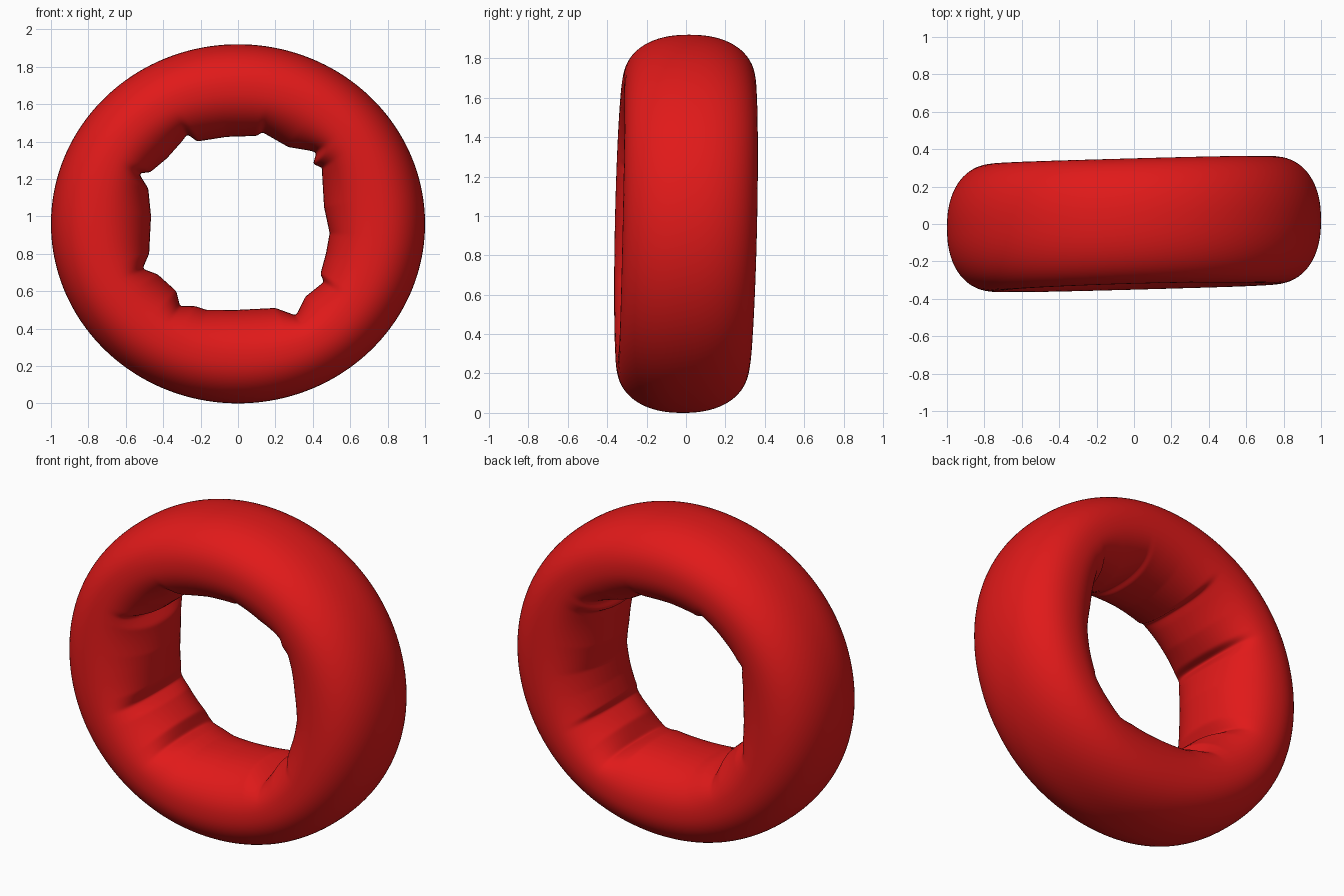
import bpy, bmesh, math

if "Cube" in bpy.data.objects:
    bpy.data.objects.remove(bpy.data.objects["Cube"])

CZ = 0.96            # height of the ring centre
NU, NV = 480, 72     # steps around the ring / around the tube

# Puckered outline of the hole (x, z), listed as pleats and creases
HOLE = [(0.49, 0.91), (0.46, 1.05), (0.45, 1.22), (0.45, 1.26), (0.40, 1.28), (0.42, 1.34),
        (0.39, 1.35), (0.27, 1.37), (0.13, 1.45), (0.10, 1.43), (-0.06, 1.425),
        (-0.22, 1.40), (-0.27, 1.44), (-0.30, 1.40), (-0.38, 1.31), (-0.47, 1.235),
        (-0.53, 1.23), (-0.48, 1.15), (-0.465, 1.0), (-0.475, 0.80), (-0.51, 0.72),
        (-0.43, 0.69), (-0.33, 0.60), (-0.31, 0.52), (-0.23, 0.52), (-0.17, 0.50),
        (0.0, 0.50), (0.20, 0.51), (0.31, 0.47), (0.36, 0.57), (0.46, 0.65),
        (0.44, 0.69), (0.47, 0.80)]
polar = sorted((math.atan2(z - CZ, x) % math.tau, math.hypot(x, z - CZ)) for x, z in HOLE)
polar = [(polar[-1][0] - math.tau, polar[-1][1])] + polar + [(polar[0][0] + math.tau, polar[0][1])]


def hole_radius(t):
    for (a0, r0), (a1, r1) in zip(polar, polar[1:]):
        if a0 <= t <= a1:
            # straight pleat between two outline points
            p0 = (r0 * math.cos(a0), r0 * math.sin(a0))
            p1 = (r1 * math.cos(a1), r1 * math.sin(a1))
            dx, dz = p1[0] - p0[0], p1[1] - p0[1]
            den = math.cos(t) * dz - math.sin(t) * dx
            return (p0[0] * dz - p0[1] * dx) / den if abs(den) > 1e-6 else r0
    return 0.48


def blur(values, n):
    w = [math.exp(-2 * (k / n) ** 2) for k in range(-n, n + 1)]
    return [sum(values[(i + k) % NU] * w[k + n] for k in range(-n, n + 1)) / sum(w)
            for i in range(NU)]


raw = [hole_radius(math.tau * i / NU) for i in range(NU)]
fine = blur(raw, 2)
soft = blur(raw, 40)


def spow(v, e):
    return math.copysign(abs(v) ** e, v)


# Inflated ring: squarish-oval tube section, creased on its inner side
bm = bmesh.new()
grid = []
for i in range(NU):
    t = math.tau * i / NU
    c, s = math.cos(t), math.sin(t)
    outer = 1 / math.hypot(c / 1.0, s / 0.96)
    mid = (outer + soft[i]) / 2
    lean = 0.02 * c + 0.016 * s
    half_y = 0.335 + 0.006 * c * c
    row = []
    for j in range(NV):
        a = math.tau * j / NV
        u, v = spow(math.cos(a), 0.9), spow(math.sin(a), 0.88)
        if u >= 0:
            r = mid + (outer - mid) * u
        else:
            w = (-u) ** 1.5
            inner = soft[i] + (fine[i] - soft[i]) * w
            r = mid + (mid - inner) * u
        row.append(bm.verts.new((r * c, half_y * v + lean, CZ + r * s)))
    grid.append(row)
for i in range(NU):
    n = (i + 1) % NU
    for j in range(NV):
        k = (j + 1) % NV
        bm.faces.new((grid[i][j], grid[n][j], grid[n][k], grid[i][k]))
bmesh.ops.recalc_face_normals(bm, faces=bm.faces)
for f in bm.faces:
    f.smooth = True

mesh = bpy.data.meshes.new("inflated_ring")
bm.to_mesh(mesh)
bm.free()
ring = bpy.data.objects.new("inflated_ring", mesh)
bpy.context.collection.objects.link(ring)

# Red vinyl
red = bpy.data.materials.new("red_vinyl")
red.diffuse_color = (0.75, 0.01, 0.01, 1)
red.use_nodes = True
red.node_tree.nodes["Principled BSDF"].inputs["Base Color"].default_value = red.diffuse_color
mesh.materials.append(red)
